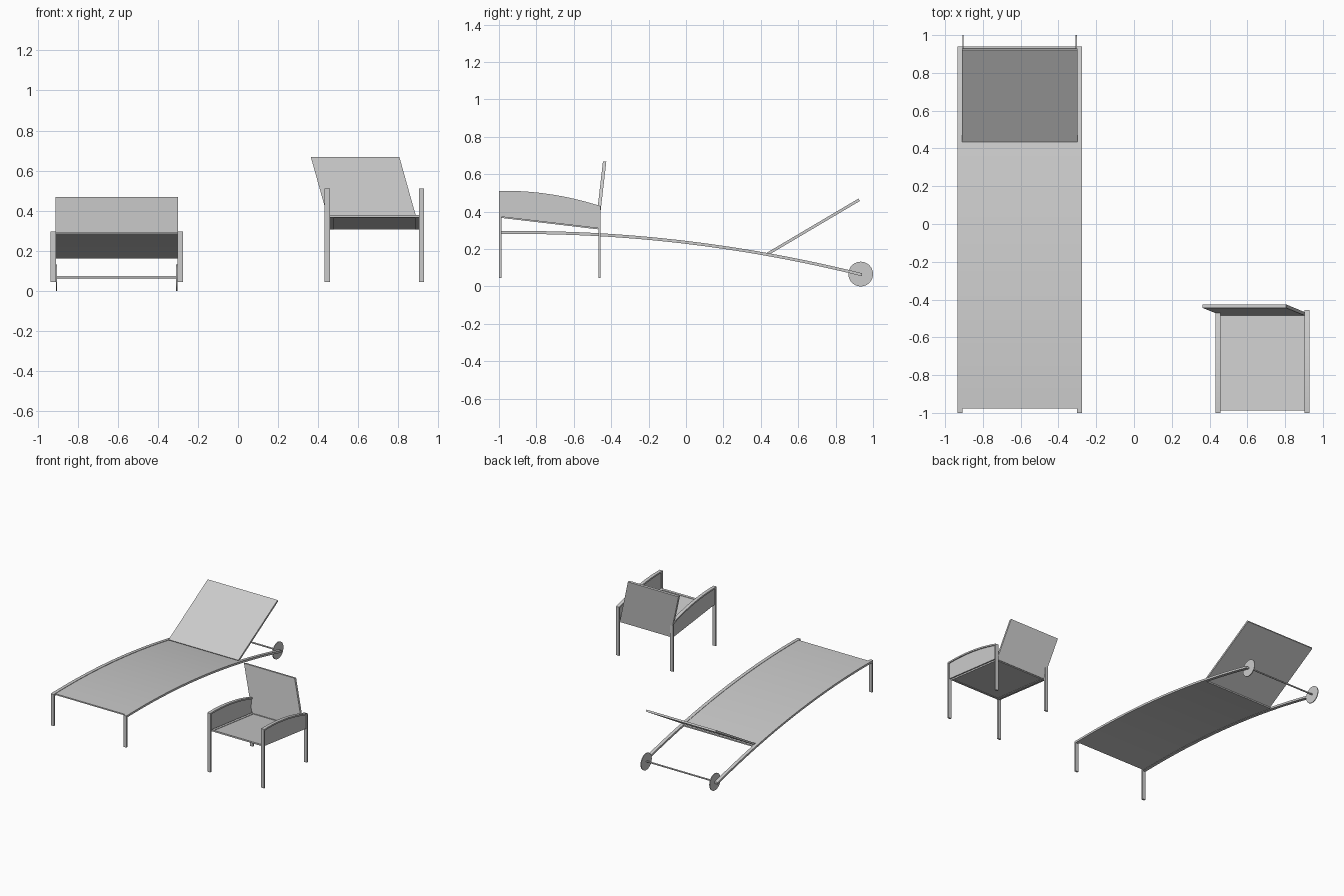
import bpy, bmesh, math

if "Cube" in bpy.data.objects:
    bpy.data.objects.remove(bpy.data.objects["Cube"])


def extrude_profile(name, prof, x0, x1, shear=None):
    """Extrude a closed (y, z) profile from x0 to x1; shear moves x by height."""
    bm = bmesh.new()
    n = len(prof)
    off = shear or (lambda z: 0.0)
    a = [bm.verts.new((x0 + off(z), y, z)) for y, z in prof]
    b = [bm.verts.new((x1 + off(z), y, z)) for y, z in prof]
    bm.faces.new(a)
    bm.faces.new(b[::-1])
    for i in range(n):
        j = (i + 1) % n
        bm.faces.new((a[j], a[i], b[i], b[j]))
    bmesh.ops.recalc_face_normals(bm, faces=bm.faces)
    me = bpy.data.meshes.new(name)
    bm.to_mesh(me)
    bm.free()
    ob = bpy.data.objects.new(name, me)
    bpy.context.collection.objects.link(ob)
    return smooth(ob)


def smooth(ob):
    bpy.ops.object.select_all(action='DESELECT')
    ob.select_set(True)
    bpy.context.view_layer.objects.active = ob
    bpy.ops.object.shade_smooth_by_angle(angle=math.radians(30))
    return ob


def box(name, x0, x1, y0, y1, z0, z1):
    return extrude_profile(name, [(y0, z0), (y1, z0), (y1, z1), (y0, z1)], x0, x1)


def strip(f, y0, y1, t, n=24):
    """Thin band profile of thickness t along the curve z = f(y)."""
    ys = [y0 + (y1 - y0) * i / n for i in range(n + 1)]
    return [(y, f(y) - t / 2) for y in ys] + [(y, f(y) + t / 2) for y in reversed(ys)]


def slab(p, q, t):
    """Straight board profile from p to q, thickness t."""
    dy, dz = q[0] - p[0], q[1] - p[1]
    l = math.hypot(dy, dz)
    ny, nz = -dz / l * t / 2, dy / l * t / 2
    return [(p[0] - ny, p[1] - nz), (q[0] - ny, q[1] - nz),
            (q[0] + ny, q[1] + nz), (p[0] + ny, p[1] + nz)]


def disc(name, x, y, z, r, w, sides):
    bpy.ops.mesh.primitive_cylinder_add(vertices=sides, radius=r, depth=w,
                                        location=(x, y, z), rotation=(0, math.pi / 2, 0))
    ob = bpy.context.object
    ob.name = name
    return smooth(ob)


# Lounger: curved rails, front legs, wheels
bed = lambda y: 0.288 - 0.068 * (y + 0.88) ** 2
for side, x0, wx in (("left", -0.935, -0.906), ("right", -0.301, -0.306)):
    x1 = x0 + 0.026
    extrude_profile(f"lounger_rail_{side}", strip(bed, -1, 0.94, 0.016), x0, x1)
    box(f"lounger_leg_{side}", x0, x1, -1, -0.986, 0.045, 0.29)
    disc(f"wheel_{side}", wx, 0.934, 0.066, 0.066, 0.006, 40)
disc("axle", -0.606, 0.934, 0.068, 0.006, 0.60, 16)

# Lounger: sling bed and tilted backrest
extrude_profile("lounger_bed", strip(bed, -0.978, 0.46, 0.01), -0.91, -0.30)
extrude_profile("lounger_backrest", slab((0.437, 0.174), (0.926, 0.463), 0.015), -0.91, -0.30)

# Chair: legs, curved arms and side panels
arm = lambda y: 0.505 - 0.31 * (y + 0.97) ** 2
seat = lambda y: 0.372 - 0.118 * (y + 0.988)
for side, x0 in (("left", 0.432), ("right", 0.903)):
    x1 = x0 + 0.026
    box(f"chair_front_leg_{side}", x0, x1, -1, -0.987, 0.045, 0.505)
    box(f"chair_rear_leg_{side}", x0, x1, -0.468, -0.456, 0.045, 0.425)
    extrude_profile(f"chair_arm_{side}", strip(arm, -1, -0.456, 0.012), x0, x1)
    top = [(y, arm(y)) for y in (-0.46 - 0.53 * i / 16 for i in range(17))]
    extrude_profile(f"chair_side_panel_{side}",
                    [(-0.99, seat(-0.99)), (-0.46, seat(-0.46))] + top,
                    x0 + 0.008, x0 + 0.018)

# Chair: seat frame with an inset panel
for side, x0 in (("left", 0.458), ("right", 0.884)):
    extrude_profile(f"seat_frame_{side}", strip(seat, -0.987, -0.472, 0.012, 1), x0, x0 + 0.02)
for side, y0 in (("front", -0.987), ("rear", -0.49)):
    extrude_profile(f"seat_frame_{side}", strip(seat, y0, y0 + 0.018, 0.012, 1), 0.478, 0.884)
extrude_profile("seat_panel", strip(seat, -0.969, -0.49, 0.006, 1), 0.478, 0.884)

# Chair: backrest leaning back and skewed sideways
extrude_profile("chair_backrest", slab((-0.476, 0.312), (-0.435, 0.668), 0.018),
                0.463, 0.905, shear=lambda z: -0.28 * (z - 0.312))
